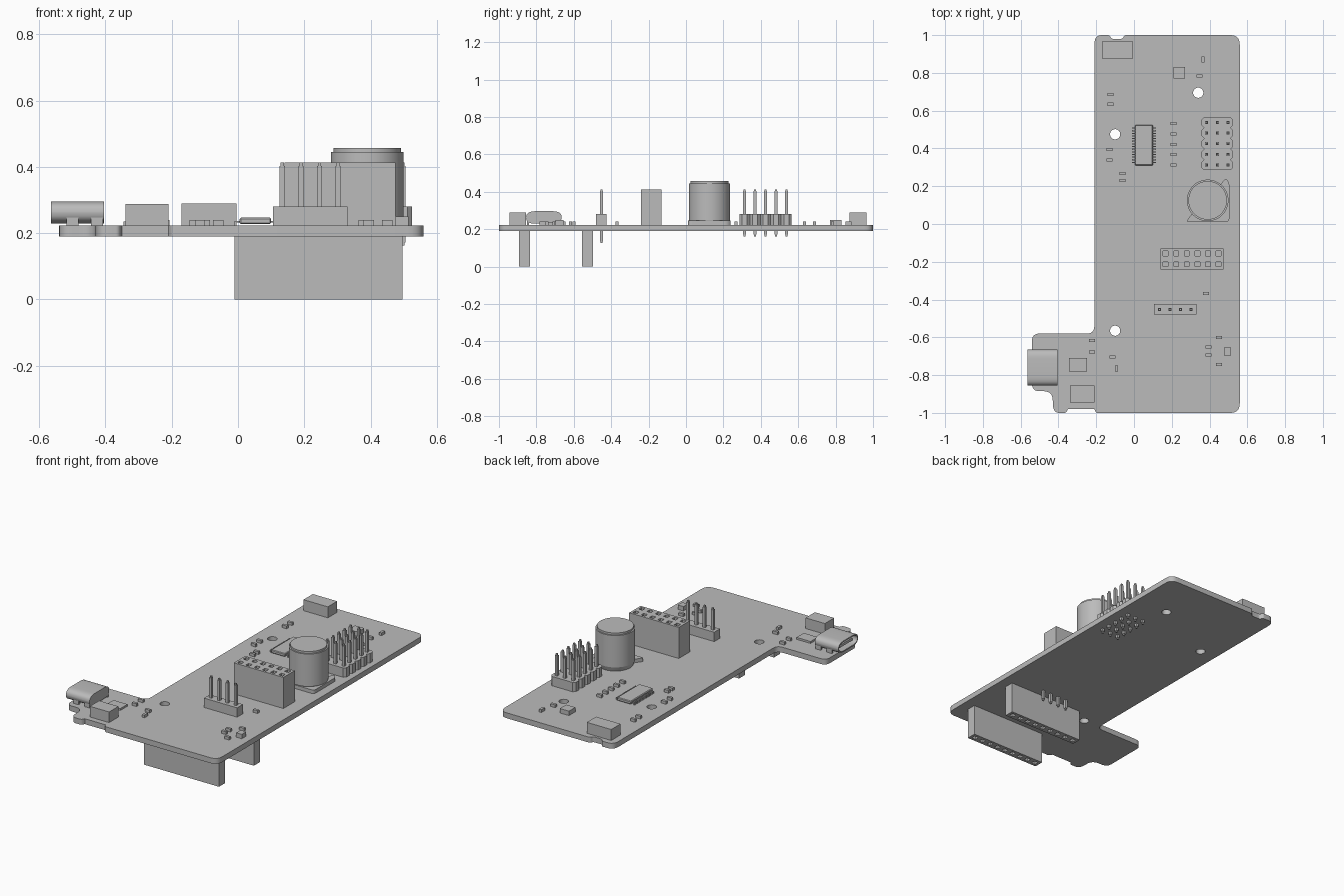
import bpy, bmesh
from math import radians
from mathutils import Vector, Matrix

if "Cube" in bpy.data.objects:
    bpy.data.objects.remove(bpy.data.objects["Cube"])

mat = bpy.data.materials.new("plain grey")
mat.use_nodes = True
GREY = (0.5, 0.5, 0.5, 1)
mat.diffuse_color = GREY
mat.node_tree.nodes["Principled BSDF"].inputs["Base Color"].default_value = GREY

BOTTOM, TOP = 0.19, 0.223   # circuit board faces
PITCH = 0.056


def finish(name, bm, smooth=False):
    bmesh.ops.recalc_face_normals(bm, faces=bm.faces)
    mesh = bpy.data.meshes.new(name)
    bm.to_mesh(mesh)
    bm.free()
    mesh.materials.append(mat)
    obj = bpy.data.objects.new(name, mesh)
    bpy.context.collection.objects.link(obj)
    if smooth:
        bpy.ops.object.select_all(action='DESELECT')
        obj.select_set(True)
        bpy.context.view_layer.objects.active = obj
        bpy.ops.object.shade_smooth_by_angle(angle=radians(35))
    return obj


def add_box(bm, x, y, z):
    """Box from (low, high) spans on each axis."""
    size = Matrix.Diagonal((x[1] - x[0], y[1] - y[0], z[1] - z[0], 1))
    mid = Matrix.Translation([(a + b) / 2 for a, b in (x, y, z)])
    bmesh.ops.create_cube(bm, size=1, matrix=mid @ size)


def around(c, half):
    return (c - half, c + half)


def box(name, x, y, z):
    bm = bmesh.new()
    add_box(bm, x, y, z)
    return finish(name, bm)


def add_cylinder(bm, x, y, radius, z, top=None, sides=48):
    bmesh.ops.create_cone(bm, cap_ends=True, segments=sides, radius1=radius,
                          radius2=top or radius, depth=z[1] - z[0],
                          matrix=Matrix.Translation((x, y, sum(z) / 2)))


def rounded(points, steps=6):
    """Round each (x, y, radius) corner with a small quadratic arc."""
    out = []
    for i, (x, y, r) in enumerate(points):
        p = Vector((x, y))
        a = Vector(points[i - 1][:2]) - p
        b = Vector(points[(i + 1) % len(points)][:2]) - p
        if r == 0:
            out.append(p)
            continue
        a, b = (p + v.normalized() * min(r, v.length * 0.49) for v in (a, b))
        for k in range(steps + 1):
            t = k / steps
            out.append(a * (1 - t) ** 2 + p * 2 * t * (1 - t) + b * t * t)
    return out


def add_prism(bm, outline, low, high, axis='Z'):
    place = (lambda p, h: (p[0], p[1], h)) if axis == 'Z' else (lambda p, h: (h, p[0], p[1]))
    face = bm.faces.new([bm.verts.new(place(p, low)) for p in outline])
    ext = bmesh.ops.extrude_face_region(bm, geom=[face])
    shift = Vector(place((0, 0), high - low))
    bmesh.ops.translate(bm, vec=shift, verts=[v for v in ext["geom"] if isinstance(v, bmesh.types.BMVert)])


def cut(obj, bm):
    cutter = finish("cutter", bm)
    cutter.hide_render = True
    mod = obj.modifiers.new("holes", 'BOOLEAN')
    mod.operation, mod.solver, mod.object = 'DIFFERENCE', 'EXACT', cutter
    with bpy.context.temp_override(object=obj, active_object=obj):
        bpy.ops.object.modifier_apply(modifier=mod.name)
    bpy.data.objects.remove(cutter)


# Circuit board with side tab, edge notches and mounting holes
outline = [(-0.21, 1, 0.05), (-0.13, 1, 0.01), (-0.12, 0.98, 0.01), (-0.06, 0.98, 0.01),
           (-0.05, 1, 0.01), (0.56, 1, 0.05), (0.56, -1, 0.05), (-0.2, -1, 0.01),
           (-0.21, -0.98, 0), (-0.35, -0.98, 0), (-0.36, -1, 0.01), (-0.43, -1, 0.05),
           (-0.43, -0.885, 0.05), (-0.54, -0.885, 0.04), (-0.54, -0.58, 0.04), (-0.21, -0.58, 0.04)]
bm = bmesh.new()
add_prism(bm, rounded(outline), BOTTOM, TOP)
board = finish("circuit_board", bm)
bm = bmesh.new()
for x, y in ((-0.1, 0.475), (0.34, 0.695), (-0.1, -0.565)):
    add_cylinder(bm, x, y, 0.027, (0.1, 0.3), sides=32)
cut(board, bm)

# Plain connector blocks
box("back_connector", (-0.17, -0.005), (0.875, 0.965), (TOP, 0.29))
box("front_connector", (-0.34, -0.21), (-0.945, -0.855), (TOP, 0.288))
box("square_chip", (-0.345, -0.25), (-0.78, -0.71), (TOP, 0.235))
box("sensor_chip", (0.209, 0.271), (0.77, 0.832), (TOP, 0.25))
box("regulator_chip", (0.476, 0.514), (-0.697, -0.655), (TOP, 0.25))

# Sockets: one on top, two hanging below
def socket(name, x, y, z, columns, rows, upward):
    obj = box(name, x, y, z)
    bm = bmesh.new()
    start = (x[0] + x[1] - PITCH * (columns - 1)) / 2
    mouth = z[1] if upward else z[0]
    for row in rows:
        for i in range(columns):
            add_box(bm, around(start + PITCH * i, 0.013), around(row, 0.013), around(mouth, 0.12))
    cut(obj, bm)

socket("top_socket", (0.14, 0.475), (-0.24, -0.13), (TOP, 0.413), 6, (-0.213, -0.157), True)
for name, y in (("front_lower_socket", -0.864), ("rear_lower_socket", -0.527)):
    socket(name, (-0.01, 0.497), around(y, 0.029), (0, BOTTOM), 9, (y,), False)

# Pin headers: chamfered plastic cells with tapered square pins
def pin_header(name, xs, ys, z, notched):
    bm, pins = bmesh.new(), bmesh.new()
    half = PITCH / 2
    x = (xs[0] - half, xs[-1] + half)
    c = 0.014 if notched else 0
    for y in ys:
        cell = [(x[0] + c, y - half), (x[1] - c, y - half), (x[1], y - half + c), (x[1], y + half - c),
                (x[1] - c, y + half), (x[0] + c, y + half), (x[0], y + half - c), (x[0], y - half + c)]
        if not notched:
            cell = cell[::2]
        add_prism(bm, cell, TOP, 0.28)
        for px in xs:
            add_box(pins, around(px, 0.008), around(y, 0.008), (z[0] + 0.01, z[1] - 0.01))
            for low, high in ((z[0], z[0] + 0.01), (z[1] - 0.01, z[1])):
                add_box(pins, around(px, 0.005), around(y, 0.005), (low, high))
    finish(name + "_body", bm)
    finish(name + "_pins", pins)

pin_header("triple_header", [0.385 + PITCH * i for i in range(3)],
           [0.313 + PITCH * i for i in range(5)], (0.162, 0.413), True)
pin_header("single_header", [0.134 + PITCH * i for i in range(4)], [-0.452], (0.125, 0.413), False)

# Round capacitor on a clipped base, with a waist groove and raised lid
CX, CY = 0.39, 0.125
bm = bmesh.new()
add_prism(bm, rounded([(0.277, 0.012, 0.01), (0.505, 0.012, 0.02), (0.505, 0.22, 0.02),
                       (0.485, 0.242, 0.01), (0.45, 0.2, 0), (0.31, 0.06, 0)]), TOP, 0.245)
finish("capacitor_base", bm)
bm = bmesh.new()
add_cylinder(bm, CX, CY, 0.1, (TOP, 0.25), 0.11)
add_cylinder(bm, CX, CY, 0.11, (0.25, 0.445))
add_cylinder(bm, CX, CY, 0.102, (0.445, 0.457))
finish("capacitor_can", bm, True)

# Main chip with two rows of legs
bm = bmesh.new()
add_box(bm, (0.005, 0.1), (0.31, 0.525), (0.227, 0.247))
bmesh.ops.bevel(bm, geom=bm.edges[:], offset=0.004, segments=1, affect='EDGES')
finish("main_chip", bm)
bm = bmesh.new()
for i in range(14):
    y = around(0.326 + 0.014 * i, 0.003)
    for side in (-1, 1):
        add_box(bm, around(0.0525 + side * 0.053, 0.008), y, (0.232, 0.237))
        add_box(bm, around(0.0525 + side * 0.06, 0.003), y, (TOP, 0.237))
finish("main_chip_legs", bm)

# Small resistors: thin body between two end caps
flat = [(0.347, 0.783), (-0.125, 0.686), (-0.125, 0.634), (-0.13, 0.395), (-0.13, 0.34),
        (-0.06, 0.268), (-0.06, 0.23), (0.38, -0.368), (-0.222, -0.617), (-0.222, -0.678),
        (-0.114, -0.705), (0.45, -0.6), (0.395, -0.652), (0.395, -0.694), (0.45, -0.743)]
flat += [(0.21, 0.312 + 0.055 * i) for i in range(5)]
upright = [(0.365, 0.87), (-0.093, -0.766)]
bm = bmesh.new()
for x, y in flat + upright:
    hx, hy = (0.008, 0.016) if (x, y) in upright else (0.016, 0.008)
    add_box(bm, around(x, hx), around(y, hy), (TOP, 0.24))
finish("small_resistors", bm)

# Charging port: hollow rounded shell, tongue, and mounting tabs
def port_outline(inset):
    y, z = around(-0.76, 0.095 - inset), (0.229 + inset, 0.296 - inset)
    r = 0.05 - inset
    return rounded([(y[0], z[0], r), (y[1], z[0], r), (y[1], z[1], r), (y[0], z[1], r)])

bm = bmesh.new()
add_prism(bm, port_outline(0), -0.565, -0.405, 'X')
shell = finish("port_shell", bm)
bm = bmesh.new()
add_prism(bm, port_outline(0.007), -0.6, -0.43, 'X')
cut(shell, bm)
box("port_tongue", (-0.55, -0.42), around(-0.76, 0.06), around(0.2625, 0.008))
bm = bmesh.new()
for x in (-0.5, -0.425):
    for y in (-0.845, -0.675):
        add_box(bm, around(x, 0.018), around(y, 0.006), (BOTTOM, 0.25))
finish("port_tabs", bm)
for obj in (shell, board):
    bpy.context.view_layer.objects.active = obj
    bpy.ops.object.select_all(action='DESELECT')
    obj.select_set(True)
    bpy.ops.object.shade_smooth_by_angle(angle=radians(35))
